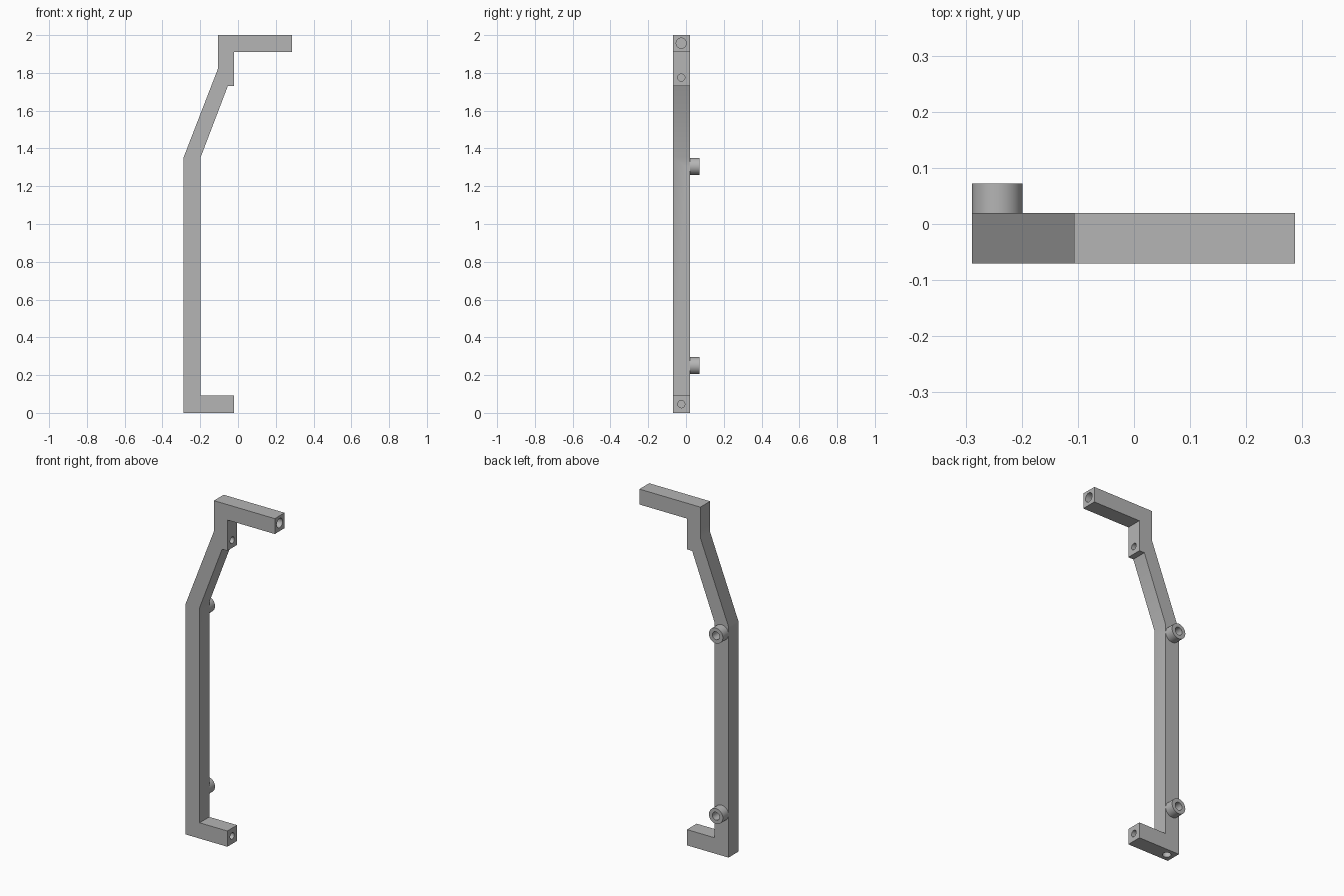
import bpy, bmesh
from mathutils import Vector

cube = bpy.data.objects.get("Cube")
if cube:
    bpy.data.objects.remove(cube, do_unlink=True)

# Single grey finish
grey = bpy.data.materials.new("grey")
grey.use_nodes = True
colour = (0.46, 0.46, 0.46, 1)
grey.diffuse_color = colour
grey.node_tree.nodes["Principled BSDF"].inputs["Base Color"].default_value = colour

FRONT, BACK, MID = -0.07, 0.02, -0.025
POST_X, BOSS_END = -0.244, 0.072


def cylinder(name, start, end, radius):
    """Cylinder running between two points."""
    start, end = Vector(start), Vector(end)
    axis = end - start
    bpy.ops.mesh.primitive_cylinder_add(
        vertices=48, radius=radius, depth=axis.length, location=(start + end) / 2,
        rotation=axis.to_track_quat("Z", "Y").to_euler())
    obj = bpy.context.object
    obj.name = name
    obj.data.materials.append(grey)
    return obj


def boolean(target, other, operation):
    """Join or cut with another solid, then drop that solid."""
    mod = target.modifiers.new(operation.lower(), "BOOLEAN")
    mod.operation, mod.solver, mod.object = operation, "EXACT", other
    bpy.context.view_layer.objects.active = target
    bpy.ops.object.modifier_apply(modifier=mod.name)
    bpy.data.objects.remove(other, do_unlink=True)


# Bracket: side profile extruded to a square bar
profile = [(-0.289, 0), (-0.02, 0), (-0.02, 0.092), (-0.199, 0.092), (-0.199, 1.35),
           (-0.054, 1.73), (-0.02, 1.73), (-0.02, 1.91), (0.287, 1.91), (0.287, 2),
           (-0.107, 2), (-0.107, 1.82), (-0.289, 1.35)]
bm = bmesh.new()
face = bm.faces.new([bm.verts.new((x, FRONT, z)) for x, z in profile])
extruded = bmesh.ops.extrude_face_region(bm, geom=[face])["geom"]
bmesh.ops.translate(bm, vec=(0, BACK - FRONT, 0),
                    verts=[v for v in extruded if isinstance(v, bmesh.types.BMVert)])
bmesh.ops.recalc_face_normals(bm, faces=bm.faces)
mesh = bpy.data.meshes.new("bracket")
bm.to_mesh(mesh)
bm.free()
bracket = bpy.data.objects.new("bracket", mesh)
bpy.context.collection.objects.link(bracket)
mesh.materials.append(grey)

# Round bosses on the back, each with a blind hole
for z in (0.25, 1.305):
    boolean(bracket, cylinder("boss", (POST_X, BACK - 0.02, z),
                              (POST_X, BOSS_END, z), 0.045), "UNION")
    boolean(bracket, cylinder("boss_hole", (POST_X, BACK - 0.03, z),
                              (POST_X, BOSS_END + 0.02, z), 0.023), "DIFFERENCE")

# Blind holes in the ends of the arm, the step and the foot
for x, z, radius, depth in ((0.287, 1.957, 0.027, 0.15),
                            (-0.02, 1.775, 0.019, 0.06),
                            (-0.02, 0.046, 0.019, 0.12)):
    boolean(bracket, cylinder("end_hole", (x - depth, MID, z),
                              (x + 0.02, MID, z), radius), "DIFFERENCE")

# Blind hole under the post
boolean(bracket, cylinder("base_hole", (POST_X, MID, -0.02),
                          (POST_X, MID, 0.12), 0.023), "DIFFERENCE")

bpy.ops.object.select_all(action="DESELECT")
bracket.select_set(True)
bpy.context.view_layer.objects.active = bracket
bpy.ops.object.shade_smooth_by_angle()
